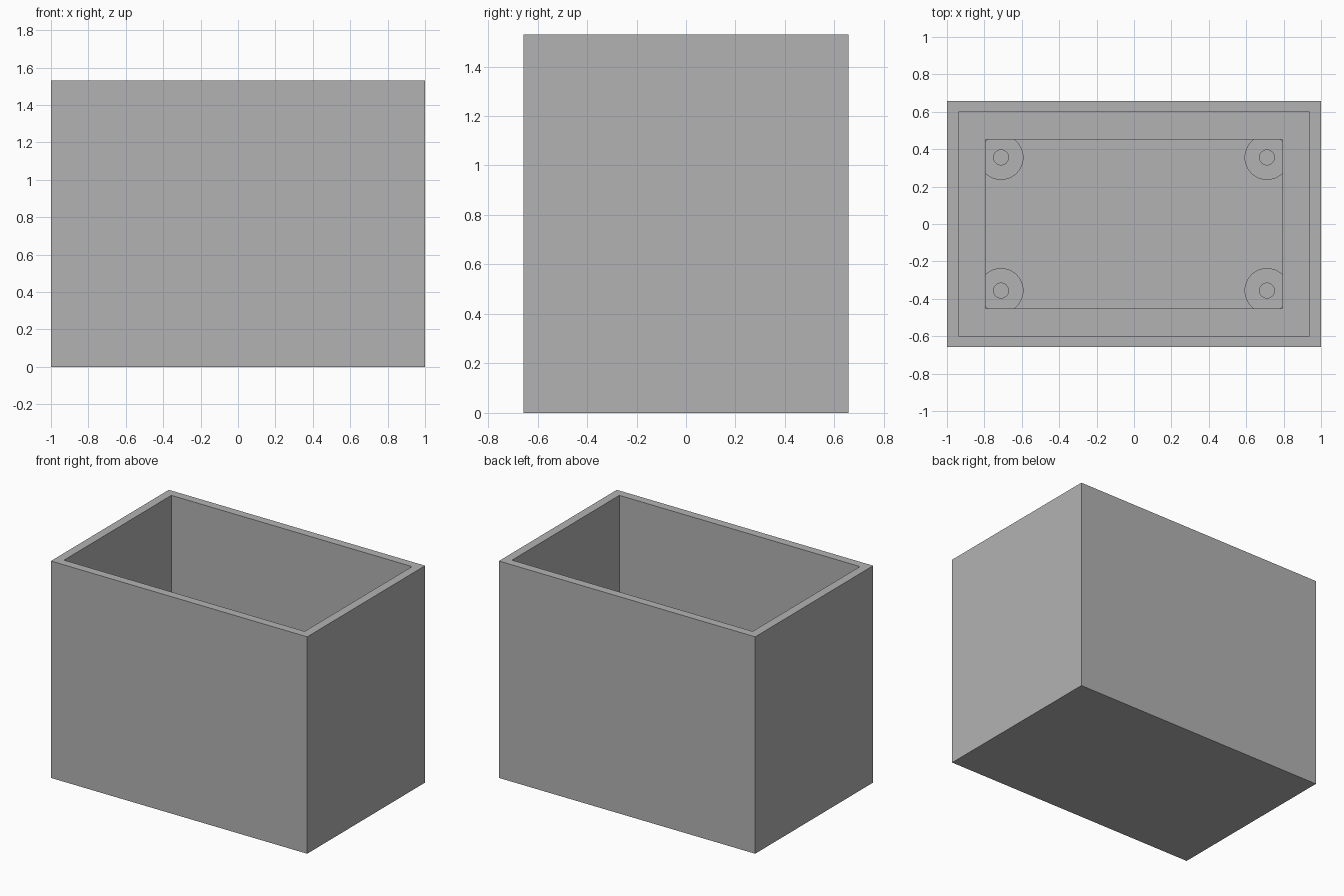
import bpy
import bmesh
from math import cos, sin, tau

cube = bpy.data.objects.get("Cube")
if cube:
    bpy.data.objects.remove(cube, do_unlink=True)

grey = bpy.data.materials.new("plain grey")
grey.use_nodes = True
grey.diffuse_color = (0.45, 0.45, 0.45, 1)
grey.node_tree.nodes["Principled BSDF"].inputs["Base Color"].default_value = grey.diffuse_color

HEIGHT, LEDGE, BOSS_TOP, FLOOR = 1.53, 0.25, 0.16, 0.06


def loft(name, rings, cap_start=True):
    """Join rings of points into one surface and close its ends."""
    bm = bmesh.new()
    loops = [[bm.verts.new(p) for p in ring] for ring in rings]
    for a, b in zip(loops, loops[1:]):
        for i in range(len(a)):
            j = (i + 1) % len(a)
            bm.faces.new((a[i], a[j], b[j], b[i]))
    if cap_start:
        bm.faces.new(loops[0][::-1])
    bm.faces.new(loops[-1])
    mesh = bpy.data.meshes.new(name)
    bm.to_mesh(mesh)
    bm.free()
    mesh.materials.append(grey)
    obj = bpy.data.objects.new(name, mesh)
    bpy.context.collection.objects.link(obj)
    return obj


def rectangle(hx, hy, z):
    return [(-hx, -hy, z), (hx, -hy, z), (hx, hy, z), (-hx, hy, z)]


def circle(r, z, n=48):
    return [(r * cos(tau * i / n), r * sin(tau * i / n), z) for i in range(n)]


# Open box with a ledge around a recessed floor
outer, inner, pocket = (1, 0.657), (0.939, 0.598), (0.794, 0.452)
loft("open_box", [
    rectangle(*outer, 0), rectangle(*outer, HEIGHT),
    rectangle(*inner, HEIGHT), rectangle(*inner, LEDGE),
    rectangle(*pocket, LEDGE), rectangle(*pocket, FLOOR),
])

# Screw bosses set into the pocket corners, each with a blind hole
for side, sx in (("left", 1), ("right", -1)):
    for end, sy in (("front", -1), ("back", 1)):
        boss = loft(f"screw_boss_{end}_{side}", [
            circle(0.12, FLOOR - 0.01), circle(0.12, BOSS_TOP),
            circle(0.04, BOSS_TOP), circle(0.04, FLOOR),
        ])
        boss.location = (sx * 0.711, sy * 0.356, 0)
        bpy.ops.object.select_all(action="DESELECT")
        boss.select_set(True)
        bpy.context.view_layer.objects.active = boss
        bpy.ops.object.shade_smooth_by_angle()
